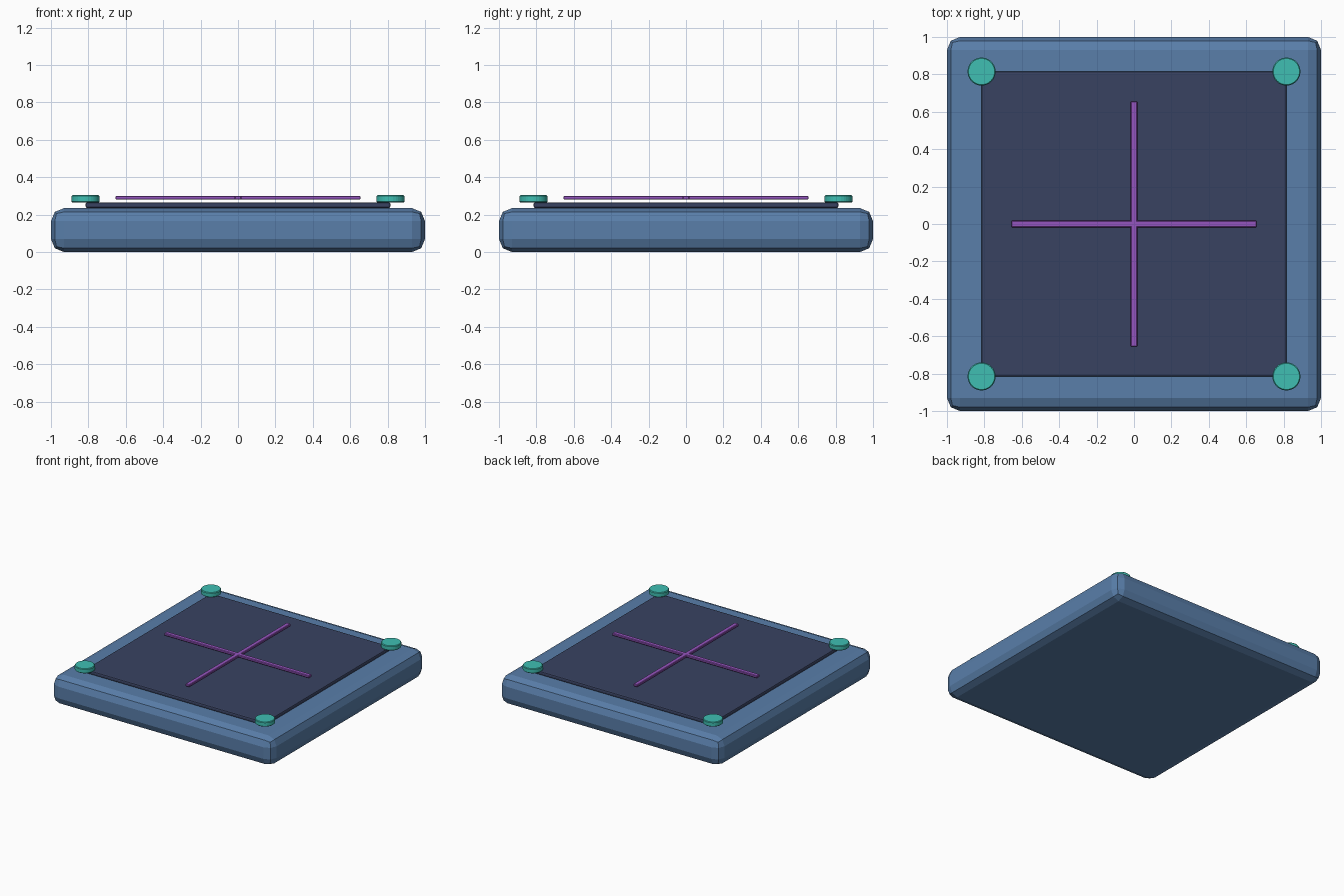
import bpy

if "Cube" in bpy.data.objects:
    bpy.data.objects.remove(bpy.data.objects["Cube"])

def material(name, rgb):
    m = bpy.data.materials.new(name)
    m.diffuse_color = (*rgb, 1)
    m.use_nodes = True
    m.node_tree.nodes["Principled BSDF"].inputs["Base Color"].default_value = m.diffuse_color
    return m

BLUE = material("blue", (0.10, 0.21, 0.40))
NAVY = material("navy", (0.04, 0.055, 0.12))
TEAL = material("teal", (0.05, 0.52, 0.45))
PURPLE = material("purple", (0.30, 0.09, 0.52))

def finish(name, mat, bevel, segments):
    ob = bpy.context.object
    ob.name = name
    ob.data.materials.append(mat)
    b = ob.modifiers.new("bevel", "BEVEL")
    b.width, b.segments = bevel, segments
    b.limit_method = "ANGLE"
    b.angle_limit = 0.6
    return ob

def box(name, size, z0, z1, mat, bevel, segments=2):
    bpy.ops.mesh.primitive_cube_add(size=1, location=(0, 0, (z0 + z1) / 2))
    ob = bpy.context.object
    ob.scale = (size[0], size[1], z1 - z0)
    bpy.ops.object.transform_apply(location=False, rotation=False, scale=True)
    return finish(name, mat, bevel, segments)

# Rounded slab and inset top panel
box("base", (2, 2), 0, 0.235, BLUE, 0.07)
box("top_panel", (1.63, 1.63), 0.235, 0.266, NAVY, 0.01)

# Crossed strips
box("cross_strip_x", (1.31, 0.036), 0.28, 0.30, PURPLE, 0.004, 1)
box("cross_strip_y", (0.036, 1.31), 0.28, 0.30, PURPLE, 0.004, 1)

# Corner studs
for sx in (-1, 1):
    for sy in (-1, 1):
        bpy.ops.mesh.primitive_cylinder_add(vertices=32, radius=0.075, depth=0.039,
                                            location=(sx * 0.815, sy * 0.815, 0.2845))
        finish(f"corner_stud_{'right' if sx > 0 else 'left'}_{'back' if sy > 0 else 'front'}",
               TEAL, 0.005, 1)
